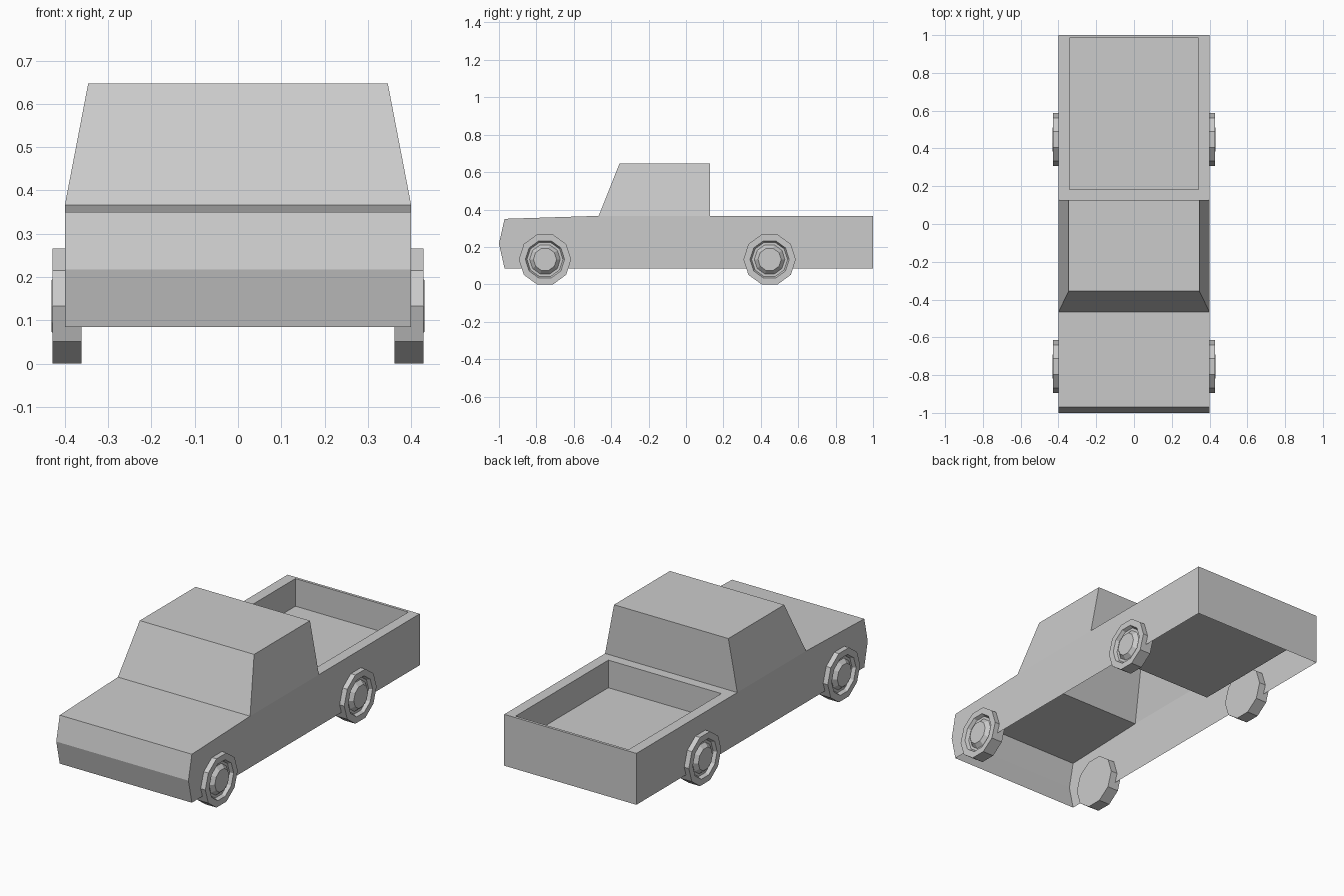
import bpy, bmesh
from math import cos, sin, pi

if "Cube" in bpy.data.objects:
    bpy.data.objects.remove(bpy.data.objects["Cube"])


def finish(bm, name):
    bmesh.ops.recalc_face_normals(bm, faces=bm.faces)
    mesh = bpy.data.meshes.new(name)
    bm.to_mesh(mesh)
    bm.free()
    obj = bpy.data.objects.new(name, mesh)
    bpy.context.collection.objects.link(obj)
    return obj


def lathe(name, rings, y, z, side, sides=10, back_cap=True):
    """Spin (x, radius) rings around a sideways axle and cap the ends."""
    bm = bmesh.new()
    loops = []
    for x, r in rings:
        loops.append([bm.verts.new((side * x, y + r * cos(2 * pi * i / sides),
                                    z + r * sin(2 * pi * i / sides)))
                      for i in range(sides)])
    for a, b in zip(loops, loops[1:]):
        for i in range(sides):
            j = (i + 1) % sides
            bm.faces.new((a[i], a[j], b[j], b[i]))
    bm.faces.new(loops[-1])
    if back_cap:
        bm.faces.new(loops[0][::-1])
    obj = finish(bm, name)
    # open pieces must still face outwards
    if not back_cap and obj.data.polygons[-1].normal.x * side < 0:
        obj.data.flip_normals()
    return obj


# Body shell, open underneath: (y, z, half width) from front sill to tail sill
profile = [(-0.97, 0.085, 0.4), (-1.0, 0.217, 0.4), (-0.97, 0.35, 0.4),
           (-0.467, 0.366, 0.4), (-0.355, 0.647, 0.346), (0.128, 0.647, 0.346),
           (0.128, 0.366, 0.4), (1.0, 0.366, 0.4), (1.0, 0.085, 0.4)]
bm = bmesh.new()
left = [bm.verts.new((-w, y, z)) for y, z, w in profile]
right = [bm.verts.new((w, y, z)) for y, z, w in profile]
strip = [bm.faces.new((left[i], right[i], right[i + 1], left[i + 1]))
         for i in range(len(profile) - 1)]
for row in (left, right):
    bm.faces.new(row[:4] + row[6:])     # lower side panel
    bm.faces.new(row[3:7])              # cab side
bmesh.ops.recalc_face_normals(bm, faces=bm.faces)

# Cargo bed: inset the rear deck, then sink it
bed = strip[6]
for z in (0.366, 0.215):
    bmesh.ops.inset_region(bm, faces=[bed], thickness=0.01)
    for v in bed.verts:
        v.co = (0.342 if v.co.x > 0 else -0.342,
                0.985 if v.co.y > 0.6 else 0.183, z)
finish(bm, "truck_body")

# Wheels: dished tyre with a raised hub cap
for side, side_name in ((-1, "left"), (1, "right")):
    for y, end in ((-0.754, "front"), (0.447, "rear")):
        lathe(f"{end}_{side_name}_tyre",
              [(0.361, 0.14), (0.428, 0.14), (0.428, 0.105), (0.41, 0.096)],
              y, 0.133, side)
        lathe(f"{end}_{side_name}_hub", [(0.41, 0.082), (0.431, 0.062)],
              y, 0.133, side, back_cap=False)
